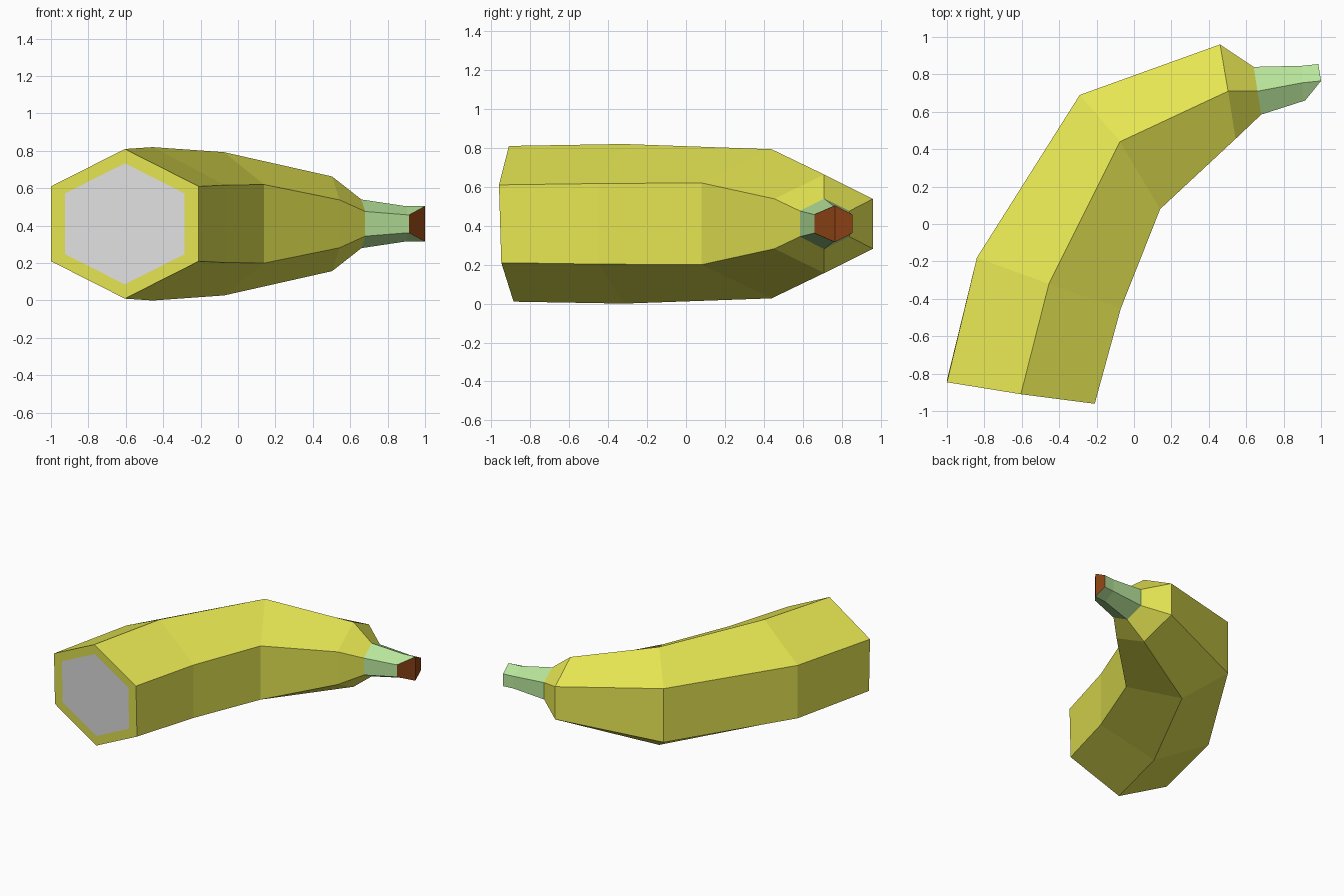
import bpy
import bmesh
from mathutils import Vector

if "Cube" in bpy.data.objects:
    bpy.data.objects.remove(bpy.data.objects["Cube"])


def material(name, rgb):
    # 0-255 display colour converted to linear
    lin = [(c / 255 / 12.92) if c < 10 else ((c / 255 + 0.055) / 1.055) ** 2.4 for c in rgb]
    m = bpy.data.materials.new(name)
    m.diffuse_color = (*lin, 1)
    m.use_nodes = True
    m.node_tree.nodes["Principled BSDF"].inputs["Base Color"].default_value = m.diffuse_color
    return m


yellow = material("peel yellow", (230, 230, 83))
green = material("stem green", (184, 229, 155))
brown = material("tip brown", (142, 68, 20))
grey = material("cut end grey", (226, 226, 226))

ZC = 0.41  # height of the centre line


def ring(left, mid, right, h, s, tilt=0.0):
    """Hexagon: top, two right corners, bottom, two left corners."""
    pts = [(mid, h), (right, s), (right, -s), (mid, -h), (left, -s), (left, s)]
    return [Vector((p[0], p[1] + tilt * dz, ZC + dz)) for p, dz in pts]


def scaled(r, k):
    c = sum(r, Vector()) / len(r)
    return [c + (p - c) * k for p in r]


def build(name, rings, mat, caps=()):
    """Loft the rings; caps are corner index lists on the last ring."""
    bm = bmesh.new()
    rows = [[bm.verts.new(p) for p in r] for r in rings]
    for a, b in zip(rows, rows[1:]):
        for i in range(6):
            j = (i + 1) % 6
            bm.faces.new((a[i], b[i], b[j], a[j]))
    for cap in caps:
        bm.faces.new([rows[-1][i] for i in cap])
    me = bpy.data.meshes.new(name)
    bm.to_mesh(me)
    bm.free()
    me.materials.append(mat)
    ob = bpy.data.objects.new(name, me)
    bpy.context.collection.objects.link(ob)
    return ob


# Cross-sections from the cut end to the stem tip
end = ring((-1.0, -0.84), (-0.605, -0.898), (-0.21, -0.955), 0.40, 0.20, -0.03)
body = [
    end,
    ring((-0.84, -0.18), (-0.455, -0.32), (-0.07, -0.45), 0.41, 0.207),
    ring((-0.29, 0.69), (-0.075, 0.44), (0.14, 0.08), 0.383, 0.21),
    ring((0.46, 0.96), (0.503, 0.71), (0.543, 0.455), 0.253, 0.128),
    ring((0.64, 0.84), (0.66, 0.71), (0.68, 0.585), 0.13, 0.066),
]
tip = ring((0.985, 0.855), (1.0, 0.765), (0.915, 0.66), 0.094, 0.048)
stem = [body[-1], ring((0.9, 0.846), (0.9, 0.755), (0.905, 0.657), 0.094, 0.048), tip]

# Peel, with the rim around the cut end
inner = scaled(end, 0.81)
build("peel", [inner] + body, yellow)

# Flat cut end
build("cut_end", [inner], grey, [(0, 1, 2, 3, 4, 5)])

# Stem and its creased tip
build("stem", stem, green)
build("stem_tip", [tip], brown, [(3, 2, 1, 0), (5, 4, 3, 0)])
